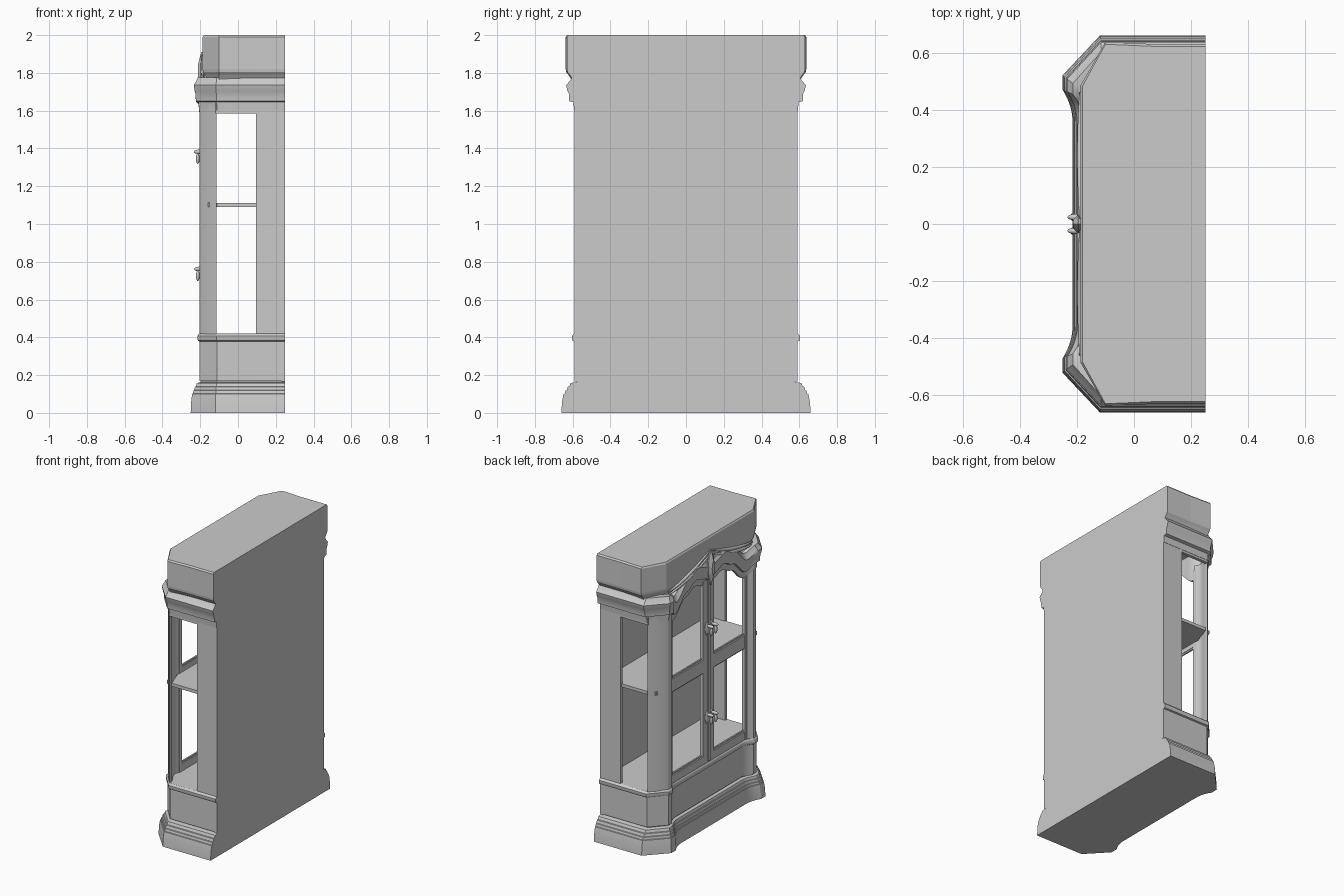
import bpy, bmesh, math

if "Cube" in bpy.data.objects:
    bpy.data.objects.remove(bpy.data.objects["Cube"])

def loft(name, rings, smooth=True):
    """Skin closed rings that share a vertex count, with capped ends."""
    bm = bmesh.new()
    vs = [[bm.verts.new(p) for p in r] for r in rings]
    n = len(rings[0])
    for a, b in zip(vs, vs[1:]):
        for i in range(n):
            j = (i + 1) % n
            bm.faces.new((a[i], a[j], b[j], b[i]))
    bm.faces.new(vs[0][::-1])
    bm.faces.new(vs[-1])
    bmesh.ops.recalc_face_normals(bm, faces=bm.faces)
    me = bpy.data.meshes.new(name)
    bm.to_mesh(me)
    bm.free()
    ob = bpy.data.objects.new(name, me)
    bpy.context.collection.objects.link(ob)
    if smooth:
        bpy.context.view_layer.objects.active = ob
        bpy.ops.object.select_all(action='DESELECT')
        ob.select_set(True)
        bpy.ops.object.shade_smooth_by_angle(angle=math.radians(30))
    return ob

def box(name, x0, x1, y0, y1, z0, z1):
    q = [(x0, y0), (x1, y0), (x1, y1), (x0, y1)]
    return loft(name, [[(x, y, z) for x, y in q] for z in (z0, z1)], False)

def outline(d, front=2):
    """Plan of the cabinet grown by d: back, side, chamfer, concave front."""
    x3, x4, y3 = -.205 - .65 * d, -.17 - .65 * d, .45 + .3 * d
    half = [(.25, .59 + d), (-.112 - .1 * d, .59 + d), (x3, .485 + .5 * d)]
    for i in range(8):
        t = i / 7
        half.append((x4 + (x3 - x4) * (1 - t) ** 2, y3 + (.36 - y3) * t))
    mid = [(x4, .36 - .72 * i / front) for i in range(1, front)]
    return half + mid + [(x, -y) for x, y in reversed(half)]

def stack(name, profile):
    return loft(name, [[(x, y, z) for x, y in outline(d)] for z, d in profile])

# Stepped plinth and lower case with its waist moulding
stack("plinth", [(0, .07), (.06, .066), (.10, .058), (.102, .052), (.118, .048),
                 (.12, .042), (.138, .036), (.14, .028), (.158, .02), (.163, -.012), (.175, -.012)])
stack("lower_case", [(.17, 0), (.378, 0), (.382, .01), (.39, .014), (.408, .014), (.415, .008), (.42, 0)])

# Back panel and shelf
box("back_panel", .23, .25, -.59, .59, .165, 1.8)
loft("shelf", [[(x, y, z) for x, y in [(.235, .575), (-.11, .575), (-.155, .45),
     (-.155, -.45), (-.11, -.575), (.235, -.575)]] for z in (1.09, 1.112)], False)

# Corner posts, side stiles, side rails and door stiles on both ends
post = [(-.115, .59), (-.15, .553), (-.198, .492), (-.205, .478), (-.205, .45),
        (-.19, .435), (-.178, .42), (-.15, .42), (-.165, .45), (-.165, .475), (-.115, .565)]
for s, side in ((1, "left"), (-1, "right")):
    loft(side + "_corner_post", [[(x, s * y, z) for x, y in post] for z in (.41, 1.65)])
    box(side + "_rear_stile", .095, .25, s * .568, s * .59, .41, 1.65)
    box(side + "_top_rail", -.12, .1, s * .568, s * .59, 1.585, 1.65)
    box(side + "_hinge_plate", -.158, -.15, s * .535, s * .558, 1.09, 1.115)
    # door: outer stile, meeting stile, three rails with a recessed bead
    box(side + "_door_outer_stile", -.175, -.152, s * .40, s * .43, .42, 1.62)
    box(side + "_door_meeting_stile", -.175, -.152, s * .002, s * .062, .42, 1.70)
    for part, z0, z1 in (("bottom", .42, .475), ("middle", 1.06, 1.15)):
        box(side + "_door_" + part + "_rail", -.174, -.152, s * .05, s * .41, z0, z1)
        box(side + "_door_" + part + "_bead", -.165, -.155, s * .05, s * .41, z0 - .01, z1 + .01)
box("meeting_bead", -.182, -.17, -.012, .012, .43, 1.68)

# Double-arched crown moulding, raised and dipped across the front
KEYS = [(0, .045), (.06, .075), (.15, .10), (.25, .06), (.39, -.045), (.47, 0), (1, 0)]
def wave(y):
    y = abs(y)
    for (a, p), (b, q) in zip(KEYS, KEYS[1:]):
        if y <= b:
            t = (y - a) / (b - a)
            return p + (q - p) * (t * t * (3 - 2 * t))
    return 0

crown = [(1.60, .002), (1.645, .006), (1.65, .028), (1.69, .03), (1.705, .038), (1.735, .045),
         (1.745, .036), (1.757, .025), (1.775, .014), (1.775, -.03), (1.60, -.03)]
plans = [(z, outline(d, 36)) for z, d in crown]
loft("crown_moulding", [[(pl[i][0], pl[i][1], z + wave(pl[i][1])) for z, pl in plans]
                        for i in range(len(plans[0][1]))])

# Top block with flared lower edge and small top bevel
def top_ring(z, d):
    h = [(.25, .63 + d), (.06, .63 + d), (-.1, .637 + d), (-.187 - d * .8, .485 + d * .4)]
    return [(x, y, z) for x, y in h + [(x, -y) for x, y in reversed(h)]]
loft("top_block", [top_ring(z, d) for z, d in [(1.745, -.03), (1.77, -.027), (1.79, -.014),
     (1.805, -.002), (1.82, 0), (1.99, 0), (2.0, -.008)]], False)

# Swag ridges sweeping from the corners up to the crest
def tube(name, pts, r):
    cu = bpy.data.curves.new(name, 'CURVE')
    cu.dimensions = '3D'
    cu.bevel_depth = r
    cu.bevel_resolution = 2
    cu.use_fill_caps = True
    sp = cu.splines.new('POLY')
    sp.points.add(len(pts) - 1)
    for p, (x, y, z, w) in zip(sp.points, pts):
        p.co = (x, y, z, 1)
        p.radius = w
    ob = bpy.data.objects.new(name, cu)
    bpy.context.collection.objects.link(ob)

for s, side in ((1, "left"), (-1, "right")):
    for k, (za, zb) in enumerate(((1.785, 1.895), (1.765, 1.865))):
        pts = []
        for i in range(15):
            t = i / 14
            pts.append((-.187, s * (.46 - .44 * t), za + (zb - za) * t ** 1.6, .4 + .6 * math.sin(math.pi * t)))
        tube(f"{side}_swag_ridge_{k + 1}", pts, .012)

# Carved leaf crest at the centre of the crown
leaf = [(0, 1.66), (.022, 1.71), (.034, 1.78), (.026, 1.85), (0, 1.91),
        (-.026, 1.85), (-.034, 1.78), (-.022, 1.71)]
loft("centre_crest", [[(x, y * k, 1.78 + (z - 1.78) * k) for y, z in leaf]
                      for x, k in ((-.17, 1), (-.195, 1), (-.213, .45))])

# Handles: oval plate, knob and hanging drop on each door, at two heights
def ball(name, loc, size):
    bpy.ops.mesh.primitive_uv_sphere_add(segments=16, ring_count=8, location=loc)
    ob = bpy.context.object
    ob.name = name
    ob.scale = size
    bpy.ops.object.shade_smooth()

for z, level in ((1.36, "upper"), (.74, "lower")):
    for s, side in ((1, "left"), (-1, "right")):
        y = s * .024
        tag = f"{level}_{side}_handle"
        ball(tag + "_plate", (-.178, y, z), (.01, .018, .045))
        ball(tag + "_knob", (-.205, y, z + .022), (.028, .011, .012))
        ball(tag + "_drop", (-.213, y, z - .014), (.01, .014, .028))
